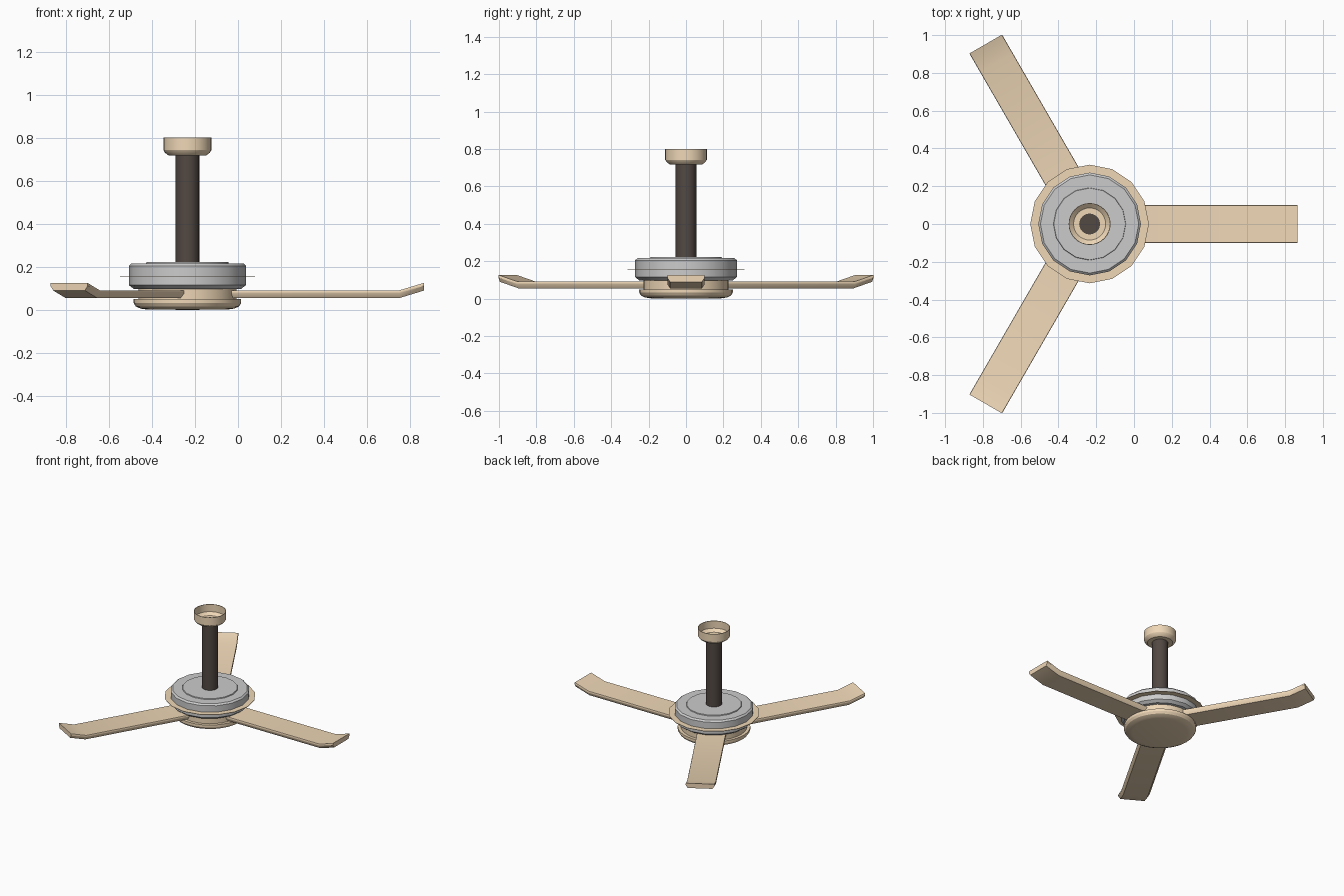
import bpy, bmesh, math
from mathutils import Matrix, Vector

if "Cube" in bpy.data.objects:
    bpy.data.objects.remove(bpy.data.objects["Cube"])

CX = -0.235  # hub axis


def material(name, rgb):
    m = bpy.data.materials.new(name)
    m.diffuse_color = (*rgb, 1)
    m.use_nodes = True
    m.node_tree.nodes["Principled BSDF"].inputs["Base Color"].default_value = m.diffuse_color
    return m


wood = material("light_wood", (0.86, 0.68, 0.47))
bronze = material("dark_bronze", (0.085, 0.065, 0.055))


def finish(name, bm, mat=None, angle=30, fix_normals=True):
    if fix_normals:
        bmesh.ops.recalc_face_normals(bm, faces=bm.faces[:])
    me = bpy.data.meshes.new(name)
    bm.to_mesh(me)
    bm.free()
    ob = bpy.data.objects.new(name, me)
    bpy.context.collection.objects.link(ob)
    if mat:
        me.materials.append(mat)
    bpy.ops.object.select_all(action='DESELECT')
    ob.select_set(True)
    bpy.context.view_layer.objects.active = ob
    bpy.ops.object.shade_smooth_by_angle(angle=math.radians(angle))
    return ob


def lathe(name, profile, sides, mat=None):
    """Turn an (r, z) profile around the fan axis."""
    bm = bmesh.new()
    vs = [bm.verts.new((r, 0, z)) for r, z in profile]
    es = [bm.edges.new(p) for p in zip(vs, vs[1:])]
    bmesh.ops.spin(bm, geom=vs + es, cent=(0, 0, 0), axis=(0, 0, 1),
                   angle=math.tau, steps=sides, use_merge=True)
    bmesh.ops.remove_doubles(bm, verts=bm.verts[:], dist=1e-5)
    bmesh.ops.translate(bm, verts=bm.verts[:], vec=(CX, 0, 0))
    return finish(name, bm, mat)


# Ceiling canopy: open cup
lathe("canopy", [(0, 0.718), (0.088, 0.718), (0.104, 0.73), (0.111, 0.742), (0.111, 0.80),
                 (0.107, 0.80), (0.107, 0.744), (0.085, 0.724), (0, 0.724)], 32, wood)

# Down rod
lathe("down_rod", [(0, 0.21), (0.055, 0.21), (0.055, 0.726), (0, 0.726)], 32, bronze)

# Motor housing with raised top disc and lower neck
lathe("motor_housing", [(0, 0.222), (0.19, 0.222), (0.192, 0.216), (0.26, 0.216),
                        (0.272, 0.205), (0.272, 0.115), (0.25, 0.098),
                        (0.228, 0.098), (0.228, 0.088), (0, 0.088)], 16)

# Thin trim ring around the motor
lathe("trim_ring", [(0.26, 0.157), (0.314, 0.157), (0.314, 0.154), (0.26, 0.154),
                    (0.26, 0.157)], 16, wood)

# Blade hub with rounded lower bowl
lathe("blade_hub", [(0, 0.096), (0.228, 0.096), (0.228, 0.05), (0.25, 0.05), (0.25, 0.032),
                    (0.24, 0.016), (0.218, 0.006), (0.19, 0.002), (0, 0.0)], 32, wood)

# Blades: bevelled section swept along a path with an upturned tip
section = [(-0.098, 0.036), (0.098, 0.036), (0.1, 0.03), (0.1, 0.022),
           (0.085, 0.0), (-0.085, 0.0), (-0.1, 0.022), (-0.1, 0.03)]
path = [(0.20, 0.055), (0.985, 0.055), (1.10, 0.09)]
for i in range(3):
    bm = bmesh.new()
    rows = [[bm.verts.new((r, y, z0 + z)) for y, z in section] for r, z0 in path]
    n = len(section)
    for a, b in zip(rows, rows[1:]):
        for k in range(n):
            bm.faces.new((a[k], a[(k + 1) % n], b[(k + 1) % n], b[k]))
    bm.faces.new(rows[0])
    bm.faces.new(rows[-1])
    bm.transform(Matrix.Translation((CX, 0, 0)) @ Matrix.Rotation(math.tau * i / 3, 4, 'Z'))
    finish(f"blade_{i + 1}", bm, wood, 35)
